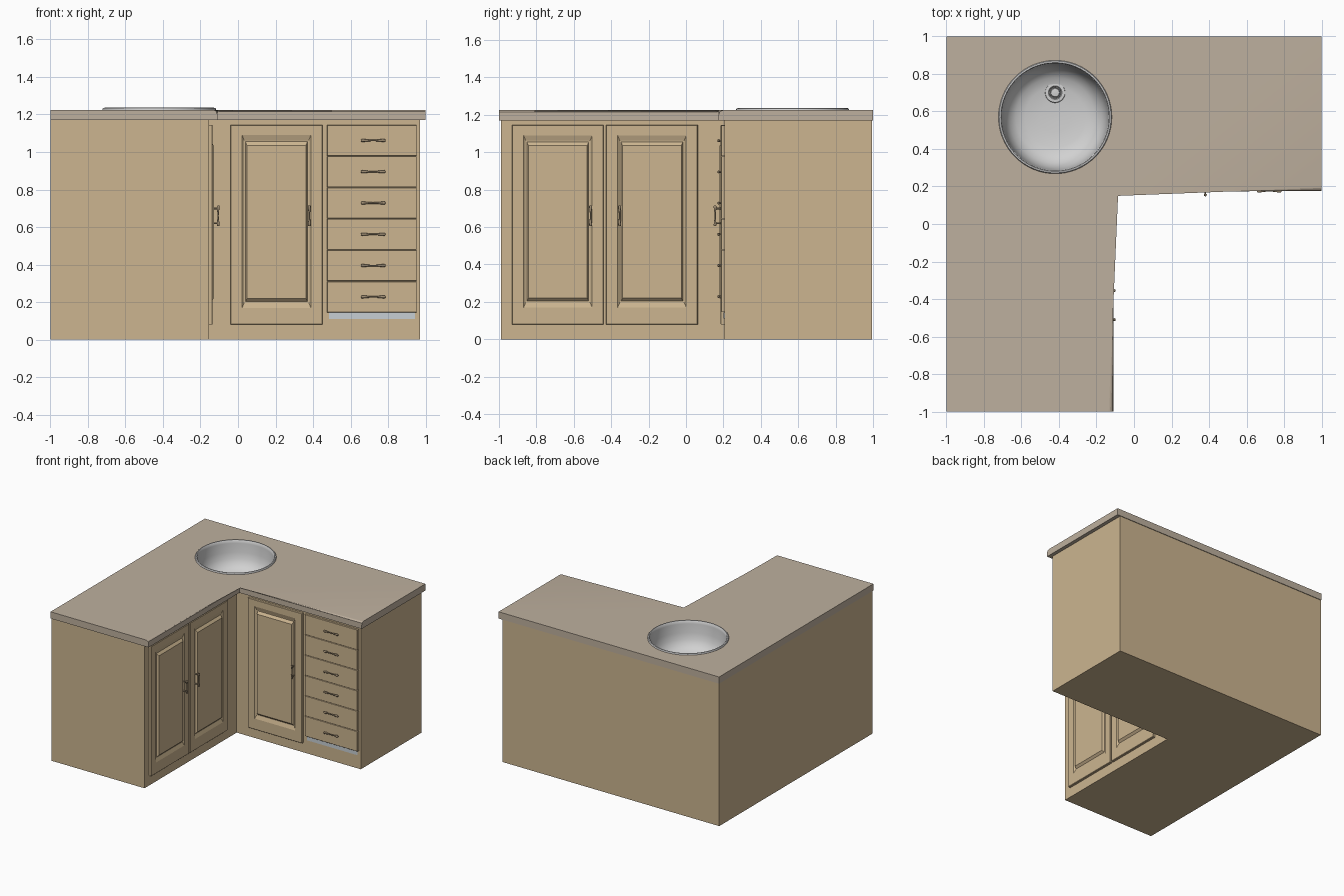
import bpy, bmesh, math
from mathutils import Matrix

if "Cube" in bpy.data.objects:
    bpy.data.objects.remove(bpy.data.objects["Cube"])


def material(name, srgb):
    m = bpy.data.materials.new(name)
    m.diffuse_color = [((c + 0.055) / 1.055) ** 2.4 for c in srgb] + [1]
    m.use_nodes = True
    m.node_tree.nodes["Principled BSDF"].inputs["Base Color"].default_value = m.diffuse_color
    return m


WOOD = material("light_wood", (0.80, 0.71, 0.565))
STONE = material("beige_worktop", (0.745, 0.69, 0.62))
STEEL = material("brushed_steel", (0.82, 0.82, 0.82))
DARK = material("dark_steel", (0.42, 0.42, 0.42))
PULL = material("handle_metal", (0.62, 0.55, 0.45))
PALE = material("pale_metal", (0.78, 0.81, 0.83))


def finish(name, bm, mat, matrix=Matrix(), smooth=None):
    bmesh.ops.recalc_face_normals(bm, faces=bm.faces)
    me = bpy.data.meshes.new(name)
    bm.to_mesh(me)
    bm.free()
    ob = bpy.data.objects.new(name, me)
    bpy.context.collection.objects.link(ob)
    me.materials.append(mat)
    ob.matrix_world = matrix
    bpy.ops.object.select_all(action='DESELECT')
    ob.select_set(True)
    bpy.context.view_layer.objects.active = ob
    if smooth:
        bpy.ops.object.shade_smooth_by_angle(angle=math.radians(smooth))
    return ob


def prism(outline, z0, z1, top=True):
    bm = bmesh.new()
    lo = [bm.verts.new((x, y, z0)) for x, y in outline]
    hi = [bm.verts.new((x, y, z1)) for x, y in outline]
    n = len(outline)
    bm.faces.new(lo[::-1])
    if top:
        bm.faces.new(hi)
    for i in range(n):
        j = (i + 1) % n
        bm.faces.new((lo[i], lo[j], hi[j], hi[i]))
    return bm


def bridge(bm, rings):
    for a, b in zip(rings, rings[1:]):
        n = len(a)
        for i in range(n):
            j = (i + 1) % n
            bm.faces.new((a[i], a[j], b[j], b[i]))


def lathe(name, profile, cx, cy, mat, n=64):
    bm = bmesh.new()
    rings = [[bm.verts.new((cx + r * math.cos(2 * math.pi * i / n),
                            cy + r * math.sin(2 * math.pi * i / n), z))
              for i in range(n)] for r, z in profile]
    bridge(bm, rings)
    bm.faces.new(rings[-1])
    ob = finish(name, bm, mat, smooth=40)
    # an open bowl must face up into its hollow
    if ob.data.polygons[-1].normal.z < 0:
        ob.data.flip_normals()
    return ob


def l_shape(x0, x1, x2, y0, y1, y2):
    return [(x0, y0), (x1, y0), (x1, y1), (x2, y1), (x2, y2), (x0, y2)]


# Cabinet body, open under the worktop
finish("cabinet_body", prism(l_shape(-0.998, -0.155, 0.97, -0.99, 0.205, 0.995),
                             0, 1.17, top=False), WOOD)

# Worktop with rounded inner front edges and a round sink opening
SX, SY = -0.42, 0.57
bm = prism(l_shape(-1, -0.11, 1, -1, 0.175, 1), 1.17, 1.225)
front = [e for e in bm.edges if all(v.co.z > 1.2 for v in e.verts) and
         (all(abs(v.co.x + 0.11) < 1e-4 for v in e.verts) or
          all(abs(v.co.y - 0.175) < 1e-4 for v in e.verts))]
bmesh.ops.bevel(bm, geom=front, offset=0.025, segments=5, profile=0.5, affect='EDGES')
top = finish("worktop", bm, STONE)
bm = bmesh.new()
bmesh.ops.create_cone(bm, cap_ends=True, segments=64, radius1=0.29, radius2=0.29, depth=0.4,
                      matrix=Matrix.Translation((SX, SY, 1.2)))
cutter = finish("sink_cutter", bm, STONE)
cutter.hide_render = True
bpy.context.view_layer.objects.active = top
mod = top.modifiers.new("sink_opening", 'BOOLEAN')
mod.operation, mod.object, mod.solver = 'DIFFERENCE', cutter, 'EXACT'
bpy.ops.object.modifier_apply(modifier=mod.name)
bpy.data.objects.remove(cutter)
bpy.ops.object.select_all(action='DESELECT')
top.select_set(True)
bpy.ops.object.shade_smooth_by_angle(angle=math.radians(30))

# Sink bowl with rolled rim, and drain
lathe("sink_bowl", [(0.302, 1.224), (0.302, 1.230), (0.298, 1.235), (0.290, 1.236),
                    (0.286, 1.232), (0.284, 1.21), (0.278, 1.14), (0.267, 1.09),
                    (0.245, 1.05), (0.21, 1.022), (0.16, 1.008), (0.08, 1.002),
                    (0.01, 1.0)], SX, SY, STEEL)
lathe("drain_ring", [(0.055, 1.0), (0.052, 1.012), (0.036, 1.013), (0.032, 1.009),
                     (0.01, 1.009)], SX, 0.70, STEEL, 32)
lathe("drain_gap", [(0.032, 1.008), (0.031, 1.0105), (0.005, 1.0105)], SX, 0.70, DARK, 32)
lathe("drain_plug", [(0.024, 1.010), (0.022, 1.015), (0.005, 1.017)], SX, 0.70, STEEL, 32)

# Local frames (u along the front, v up, w outwards) for both cabinet fronts
RIGHT = Matrix(((1, 0, 0, 0), (0, 0, -1, 0.205), (0, 1, 0, 0), (0, 0, 0, 1)))
LEFT = Matrix(((0, 0, 1, -0.155), (1, 0, 0, 0), (0, 1, 0, 0), (0, 0, 0, 1)))


def panel(name, frame, u0, u1, v0, v1, steps, mat=WOOD):
    """Stack of rectangles: (side inset, top inset, bottom inset, height)."""
    bm = bmesh.new()
    rings = [[bm.verts.new(p) for p in ((u0 + s, v0 + b, w), (u1 - s, v0 + b, w),
                                        (u1 - s, v1 - t, w), (u0 + s, v1 - t, w))]
             for s, t, b, w in steps]
    bridge(bm, rings)
    bm.faces.new(rings[0][::-1])
    bm.faces.new(rings[-1])
    return finish(name, bm, mat, frame)


def handle(name, frame, u, v, length, base, out, radius, vertical):
    """Bow handle: slim bar flaring at the ends, on two posts."""
    bm = bmesh.new()
    stations = [(-0.5, 0.6), (-0.46, 1.0), (-0.32, 0.85), (-0.15, 0.55), (0, 0.5),
                (0.15, 0.55), (0.32, 0.85), (0.46, 1.0), (0.5, 0.6)]

    def tube(points):
        rings = []
        for along, across, w in points:
            rings.append([bm.verts.new((u + a, v + b, c)) for a, b, c in
                          [((q, p, r) if vertical else (p, q, r))
                           for p, q, r in zip(along, across, w)]])
        bridge(bm, rings)
        bm.faces.new(rings[0])
        bm.faces.new(rings[-1])

    ang = [2 * math.pi * i / 10 for i in range(10)]
    tube([([t * length] * 10, [k * radius * math.cos(a) for a in ang],
           [out - 0.2 * radius * (1 - abs(2 * t)) + k * radius * math.sin(a) for a in ang])
          for t, k in stations])
    for side in (-1, 1):
        c = side * 0.36 * length
        tube([([c + 0.6 * radius * math.cos(a) for a in ang],
               [0.6 * radius * math.sin(a) for a in ang], [w] * 10) for w in (base, out)])
    finish(name, bm, PULL, frame, smooth=40)


# Doors with a raised centre panel
DOOR = [(0, 0, 0, 0), (0, 0, 0, 0.017), (0.003, 0.003, 0.003, 0.020),
        (0.062, 0.055, 0.09, 0.020), (0.073, 0.083, 0.117, 0.011),
        (0.080, 0.090, 0.124, 0.010), (0.088, 0.110, 0.140, 0.026)]
for name, frame, u0, u1, hu in (("right_door", RIGHT, -0.04, 0.45, 0.38),
                                ("left_door_outer", LEFT, -0.93, -0.44, -0.51),
                                ("left_door_inner", LEFT, -0.427, 0.063, -0.355)):
    panel(name, frame, u0, u1, 0.08, 1.145, DOOR)
    handle(name + "_handle", frame, hu, 0.66, 0.11, 0.012, 0.05, 0.008, True)

# Six drawers with bow handles
DRAWER = [(0, 0, 0, 0), (0, 0, 0, 0.015), (0.002, 0.002, 0.002, 0.017)]
H = (1.145 - 0.145) / 6
for i in range(6):
    v = 0.145 + i * H
    panel(f"drawer_{i + 1}", RIGHT, 0.475, 0.952, v + 0.001, v + H - 0.001, DRAWER)
    handle(f"drawer_handle_{i + 1}", RIGHT, 0.72, v + H / 2, 0.13, 0.012, 0.03, 0.008, False)

# Pale metal strip below the drawers
panel("drawer_base_strip", RIGHT, 0.485, 0.942, 0.11, 0.144,
      [(0, 0, 0, 0), (0, 0, 0, 0.005)], PALE)
